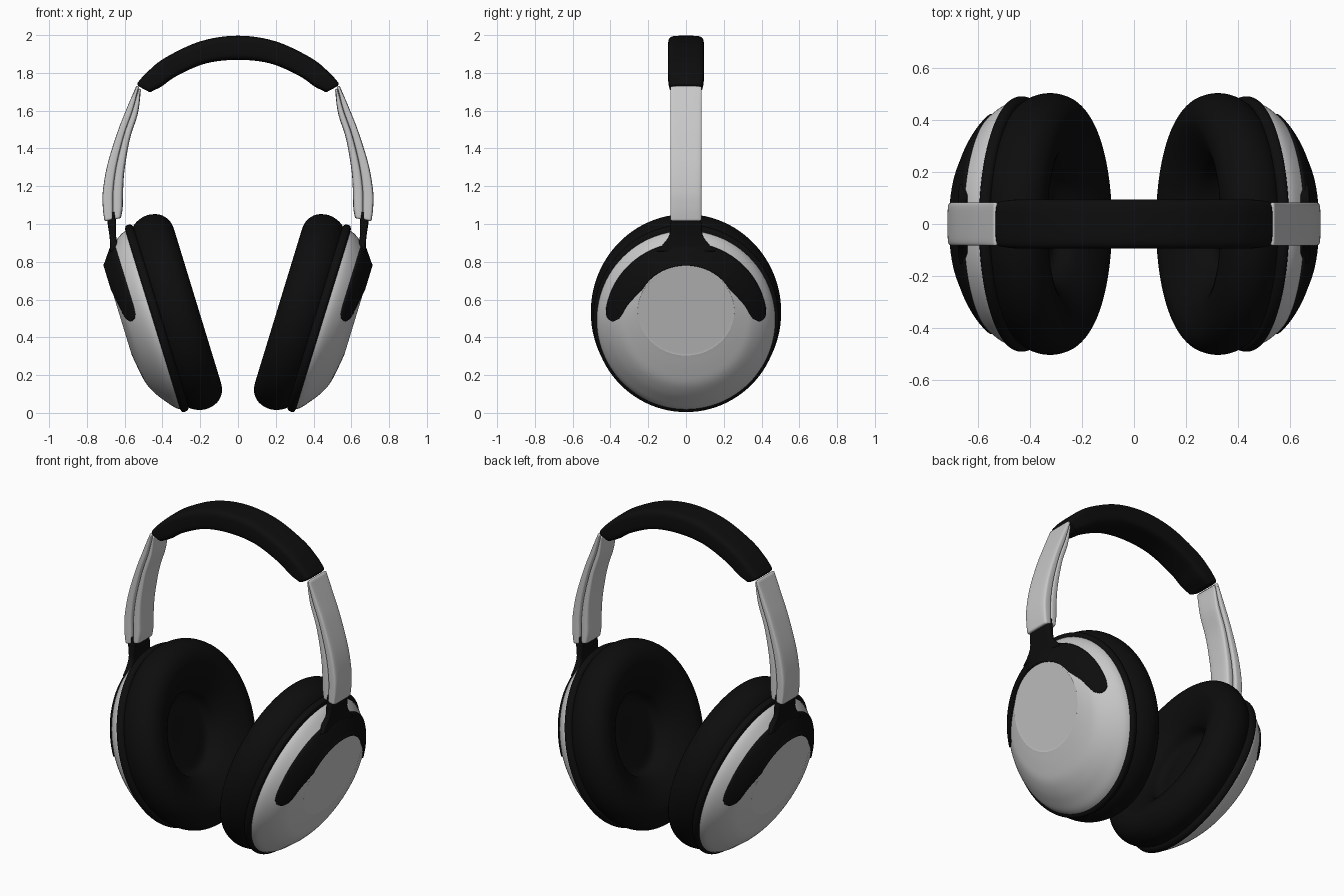
import bpy, bmesh, math
from mathutils import Vector

if "Cube" in bpy.data.objects:
    bpy.data.objects.remove(bpy.data.objects["Cube"])


def material(name, v):
    m = bpy.data.materials.new(name)
    m.diffuse_color = (v, v, v, 1)
    m.use_nodes = True
    m.node_tree.nodes["Principled BSDF"].inputs["Base Color"].default_value = m.diffuse_color
    return m


BLACK = material("soft black", 0.004)
SILVER = material("silver grey", 0.58)

# Cup frame: N points outward along the tilted cup axis, U points up its face
TILT = math.radians(17)
N = Vector((math.cos(TILT), 0, -math.sin(TILT)))
U = Vector((math.sin(TILT), 0, math.cos(TILT)))


def spline(rows, t):
    """Catmull-Rom value of a list of tuples at index t."""
    n = len(rows)
    i = max(0, min(int(t), n - 2))
    f = t - i
    p0, p1, p2, p3 = (rows[max(0, min(k, n - 1))] for k in (i - 1, i, i + 1, i + 2))
    return [0.5 * (2 * b + (c - a) * f + (2 * a - 5 * b + 4 * c - d) * f * f
                   + (3 * b - a - 3 * c + d) * f ** 3)
            for a, b, c, d in zip(p0, p1, p2, p3)]


def linear(table, x):
    for (x0, y0), (x1, y1) in zip(table, table[1:]):
        if x <= x1:
            return y0 + (y1 - y0) * (x - x0) / (x1 - x0)
    return table[-1][1]


def grid_object(name, rings, mat, closed=True, caps=True, mirror=True, thick=0, angle=35):
    """Skin a list of equal-length point rows."""
    bm = bmesh.new()
    vs = [[bm.verts.new(p) for p in r] for r in rings]
    n = len(rings[0])
    for a, b in zip(vs, vs[1:]):
        for j in range(n if closed else n - 1):
            k = (j + 1) % n
            bm.faces.new((a[j], a[k], b[k], b[j]))
    if caps:
        bm.faces.new(vs[0])
        bm.faces.new(vs[-1])
    bmesh.ops.recalc_face_normals(bm, faces=bm.faces)
    if thick and sum(f.normal.x for f in bm.faces) < 0:
        bmesh.ops.reverse_faces(bm, faces=bm.faces)
    me = bpy.data.meshes.new(name)
    bm.to_mesh(me)
    bm.free()
    me.materials.append(mat)
    ob = bpy.data.objects.new(name, me)
    bpy.context.collection.objects.link(ob)
    bpy.ops.object.select_all(action='DESELECT')
    ob.select_set(True)
    bpy.context.view_layer.objects.active = ob
    bpy.ops.object.shade_smooth_by_angle(angle=math.radians(angle))
    if thick:
        s = ob.modifiers.new("Thickness", 'SOLIDIFY')
        s.thickness = thick
        s.offset = -1
    if mirror:
        ob.modifiers.new("Mirror", 'MIRROR').use_axis[0] = True
    return ob


def cup_point(row, a, off=0.0):
    """Point at angle a (0 = top) on a ring (depth, centre, radius up, radius y)."""
    d, cu, ru, ry = row
    return (N * (d + off) + U * (cu + (ru + off * .6) * math.cos(a))
            + Vector((0, (ry + off * .6) * math.sin(a), 0)))


def cup_loft(name, rows, mat, sub=4, seg=96):
    m = (len(rows) - 1) * sub
    rings = [[cup_point(spline(rows, i / sub), 2 * math.pi * j / seg) for j in range(seg)]
             for i in range(m + 1)]
    return grid_object(name, rings, mat)


def sweep(name, rows, mat, sub=6, mirror=True, power=0.35, seg=32, end=0.012):
    """Rounded bar; rows are outer x, z, inner x, z, half width in y."""
    m = (len(rows) - 1) * sub
    ts = [i / sub for i in range(m + 1)]

    def ring(t, shrink, push):
        ox, oz, ix, iz, w = spline(rows, t)
        o, i = Vector((ox, 0, oz)), Vector((ix, 0, iz))
        c, h = (o + i) / 2, (o - i) / 2
        ax = h.normalized()
        c = c + Vector((-ax.z, 0, ax.x)) * push
        k = max(0.1, 1 - shrink / h.length)
        pts = []
        for j in range(seg):
            a = 2 * math.pi * (j + .5) / seg
            ca, sa = math.cos(a), math.sin(a)
            pts.append(c + h * k * math.copysign(abs(ca) ** power, ca)
                       + Vector((0, (w - shrink) * math.copysign(abs(sa) ** power, sa), 0)))
        return pts
    # find which way the sweep runs so the rounded ends bulge outward
    a = Vector((rows[0][0] - rows[0][2], 0, rows[0][1] - rows[0][3]))
    run = Vector((rows[1][0] - rows[0][0], 0, rows[1][1] - rows[0][1]))
    s = 1 if run.dot(Vector((-a.z, 0, a.x))) > 0 else -1
    rings = [ring(0, end, -s * end), ring(0, end * .3, -s * end * .7)]
    rings += [ring(t, 0, 0) for t in ts]
    rings += [ring(ts[-1], end * .3, s * end * .7), ring(ts[-1], end, s * end)]
    return grid_object(name, rings, mat, mirror=mirror, angle=50)


# Ear cushions: hollow ring with a floor
profile = [(.205, .004), (.20, .12), (.195, .215), (.13, .25), (.075, .32), (.045, .39),
           (.04, .435), (.052, .48), (.085, .517), (.13, .534), (.17, .535), (.21, .523),
           (.24, .503), (.255, .48)]
cup_loft("ear_cushion", [(d, .605, r, r * .94) for d, r in profile], BLACK)

# Black rim between cushion and shell
cup_loft("cup_rim", [(.235, .605, .48, .455), (.245, .605, .508, .482), (.262, .605, .517, .491),
                     (.280, .605, .514, .488), (.288, .605, .495, .47)], BLACK)

# Silver outer shell, leaning up to an offset flat disc
shell = [(.275, .600, .500, .475), (.310, .606, .482, .465), (.346, .616, .449, .440),
         (.385, .6265, .4065, .400), (.418, .6375, .3525, .350), (.434, .664, .304, .306),
         (.447, .700, .252, .260), (.448, .700, .235, .243), (.448, .700, .12, .125),
         (.448, .700, .004, .004)]
cup_loft("cup_shell", shell, SILVER)

# Black crescent yoke hugging the shell above the disc
S_OUT = [(0, 2.4), (80, 2.4), (85, 2.5), (88, 2.75), (90, 3.2)]
S_IN = [(0, 6), (62, 6), (70, 5.4), (78, 4.7), (84, 4.3), (88, 3.9), (90, 3.4)]
rows = []
for i in range(-90, 91):
    # finer steps towards the rounded ends
    deg = 90 * math.sin(math.radians(i))
    s0, s1 = linear(S_OUT, abs(deg)), linear(S_IN, abs(deg))
    rows.append([cup_point(spline(shell, s0 + (s1 - s0) * k / 14), math.radians(deg), .006)
                 for k in range(15)])
grid_object("yoke_crescent", rows, BLACK, closed=False, caps=False, thick=.012)

# Neck joining the crescent to the arm
sweep("yoke_neck", [(.695, 1.06, .650, 1.06, .078), (.690, 1.00, .645, 1.00, .082),
                    (.681, .94, .645, .935, .090), (.677, .89, .632, .885, .125),
                    (.677, .86, .625, .85, .155)], BLACK, end=.004)

# Silver arms: outer strip and slightly narrower inner liner
arm = [(.540, 1.728, .515, 1.700), (.590, 1.610, .530, 1.585), (.637, 1.490, .572, 1.450),
       (.690, 1.320, .600, 1.290), (.715, 1.180, .608, 1.180), (.716, 1.090, .610, 1.090),
       (.708, 1.022, .618, 1.040)]


def part(f0, f1, w):
    return [(ox + (ix - ox) * f0, oz + (iz - oz) * f0,
             ox + (ix - ox) * f1, oz + (iz - oz) * f1, w) for ox, oz, ix, iz in arm]


sweep("arm_outer", part(0, .52, .083), SILVER, end=.008)
sweep("arm_liner", part(.48, 1, .074), SILVER, end=.008, power=.5)

# Padded headband across the top
half = [(.532, 1.748, .452, 1.705, .088), (.480, 1.805, .405, 1.728, .094),
        (.386, 1.880, .322, 1.785, .095), (.200, 1.967, .170, 1.850, .095)]
band = half + [(0, 1.997, 0, 1.869, .095)]
band += [(-a, b, -c, d, w) for a, b, c, d, w in reversed(half)]
sweep("headband_pad", band, BLACK, mirror=False, power=.42, end=.014)
